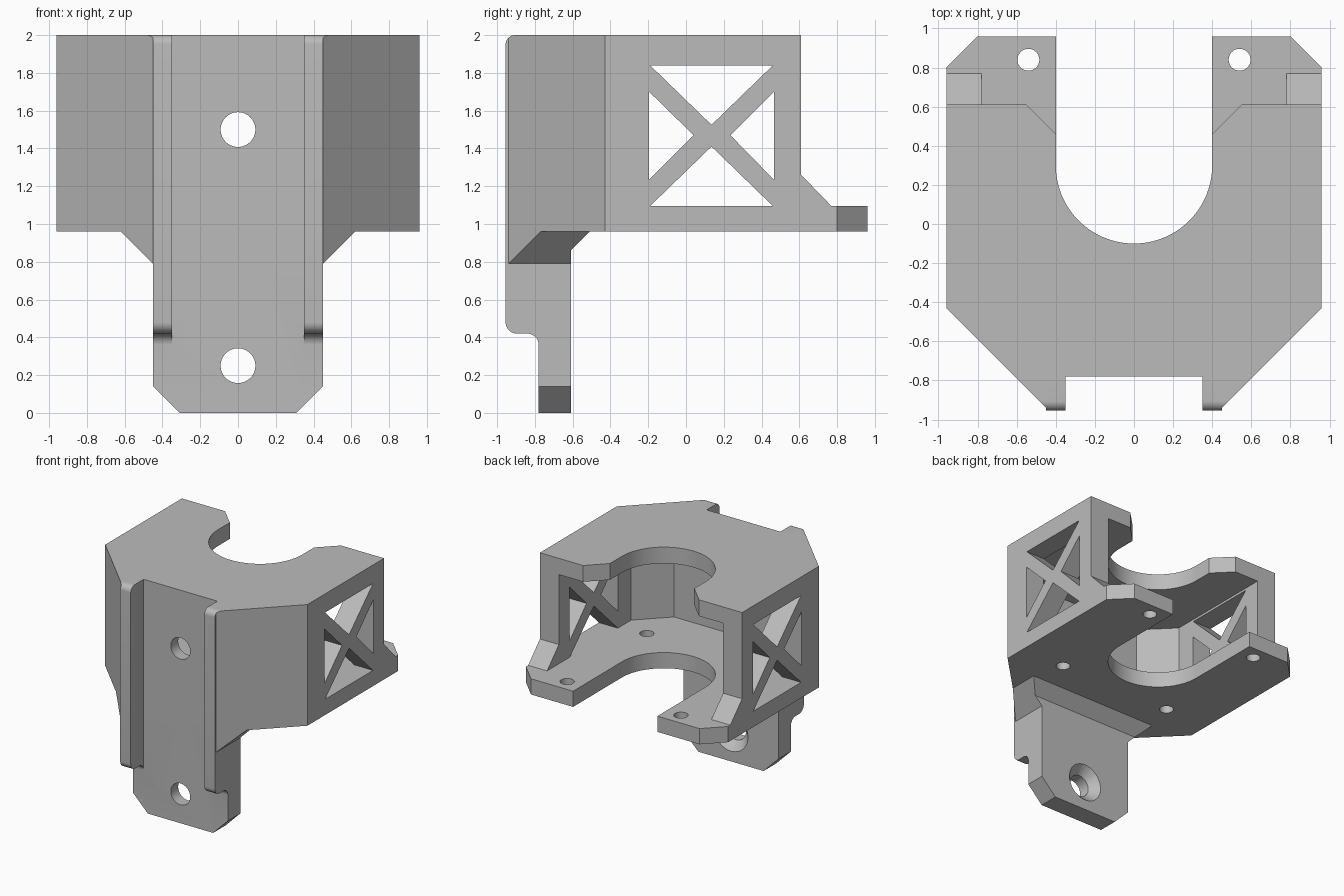
import bpy, bmesh, math

cube = bpy.data.objects.get("Cube")
if cube:
    bpy.data.objects.remove(cube, do_unlink=True)

grey = bpy.data.materials.new("plain_grey")
grey.use_nodes = True
grey.diffuse_color = (0.5, 0.5, 0.5, 1)
grey.node_tree.nodes["Principled BSDF"].inputs["Base Color"].default_value = (0.5, 0.5, 0.5, 1)


def finish(name, bm):
    bmesh.ops.recalc_face_normals(bm, faces=bm.faces)
    mesh = bpy.data.meshes.new(name)
    bm.to_mesh(mesh)
    bm.free()
    mesh.materials.append(grey)
    ob = bpy.data.objects.new(name, mesh)
    bpy.context.collection.objects.link(ob)
    return ob


def prism(name, pts, axis, lo, hi):
    """Extrude a 2D outline along an axis."""
    place = {"x": lambda a, b, t: (t, a, b),
             "y": lambda a, b, t: (a, t, b),
             "z": lambda a, b, t: (a, b, t)}[axis]
    bm = bmesh.new()
    face = bm.faces.new([bm.verts.new(place(a, b, lo)) for a, b in pts])
    ext = bmesh.ops.extrude_face_region(bm, geom=[face])
    shift = place(0, 0, hi - lo)
    bmesh.ops.translate(bm, vec=shift,
                        verts=[v for v in ext["geom"] if isinstance(v, bmesh.types.BMVert)])
    return finish(name, bm)


def hull(name, pts):
    bm = bmesh.new()
    for p in pts:
        bm.verts.new(p)
    bmesh.ops.convex_hull(bm, input=bm.verts)
    return finish(name, bm)


def arc(cx, cy, r, start, end, n):
    angles = [math.radians(start + (end - start) * i / n) for i in range(n + 1)]
    return [(cx + r * math.cos(a), cy + r * math.sin(a)) for a in angles]


def mirrored(half):
    """Close a half outline by reflecting it across x = 0."""
    return half + [(-a, b) for a, b in reversed(half)]


def flip(pts):
    return [(-p[0],) + tuple(p[1:]) for p in pts]


def combine(target, others, operation):
    for ob in others:
        mod = target.modifiers.new("join_or_cut", "BOOLEAN")
        mod.operation = operation
        mod.solver = "EXACT"
        mod.object = ob
        bpy.context.view_layer.objects.active = target
        bpy.ops.object.modifier_apply(modifier=mod.name)
        bpy.data.objects.remove(ob, do_unlink=True)


BASE, FLOOR, CEILING, TOP = 0.96, 1.095, 1.86, 2.0
front_edge = [(0.96, -0.43), (0.45, -0.94), (0.4, -0.94), (0.4, -0.78)]

# Side, diagonal and front walls as one open-backed shell
inner = [(-0.78, 0.61), (-0.78, -0.37), (-0.54, -0.61)]
bracket = prism("bracket", mirrored([(0.96, 0.61)] + front_edge)
                + inner + flip(inner)[::-1], "z", BASE, TOP)

# Plates, mounting tab and rails
parts = [
    prism("base_plate", mirrored([(0.8, 0.96), (0.96, 0.8)] + front_edge), "z", BASE, FLOOR),
    prism("top_plate", mirrored([(0.96, 0.61)] + front_edge), "z", CEILING, TOP),
    prism("mounting_tab", mirrored([(0.45, TOP), (0.45, 0.14), (0.31, 0)]), "y", -0.78, -0.61),
]
rail = ([(-0.7, TOP), (-0.955, TOP)] + arc(-0.895, 0.48, 0.06, 180, 270, 10)
        + arc(-0.84, 0.36, 0.06, 90, 0, 10) + [(-0.7, 0.36)])
foot = [(0.5, FLOOR), (0.77, FLOOR), (0.61, 1.26), (0.5, 1.26)]
for side, lo, hi, flo, fhi in (("left", 0.35, 0.45, 0.78, 0.96),
                               ("right", -0.45, -0.35, -0.96, -0.78)):
    parts.append(prism(side + "_rail", rail, "x", lo, hi))
    parts.append(prism(side + "_wall_foot", foot, "x", flo, fhi))

# Sloped supports beside and behind the tab
side_support = [(0.45, -0.94, 0.79), (0.45, -0.61, 0.79), (0.62, -0.77, BASE),
                (0.62, -0.61, BASE), (0.45, -0.94, BASE), (0.45, -0.61, BASE)]
back_support = [(0.52, -0.61, 0.86), (0.62, -0.51, BASE), (0.62, -0.61, BASE)]
parts += [hull("left_support", side_support), hull("right_support", flip(side_support)),
          hull("back_support", back_support + flip(back_support))]
combine(bracket, parts, "UNION")

# Round-ended opening and its flared mouth in the top plate
cutters = [
    prism("opening", [(0.4, 1.1), (-0.4, 1.1)] + arc(0, 0.3, 0.4, 180, 360, 40), "z", 0.9, 2.1),
    prism("mouth", mirrored([(0.4, 0.46), (0.6, 0.66)]), "z", 1.5, 2.1),
]

# Crossed-strut windows through both side walls
windows = [
    [(-0.19, 1.84), (0.46, 1.84), (0.135, 1.525)],
    [(-0.19, FLOOR), (0.46, FLOOR), (0.135, 1.41)],
    [(-0.195, 1.7), (-0.195, 1.235), (0.04, 1.47)],
    [(0.465, 1.7), (0.465, 1.235), (0.235, 1.47)],
]
for tri in windows:
    cutters.append(prism("window", tri, "x", -1.1, -0.7))
    cutters.append(prism("window", tri, "x", 0.7, 1.1))

# Screw holes in the base plate
for x in (-0.54, 0.54):
    for y in (-0.24, 0.84):
        cutters.append(prism("plate_hole", arc(x, y, 0.056, 0, 348.75, 31), "z", 0.9, 1.2))

# Countersunk holes in the tab
for z in (0.25, 1.5):
    cutters.append(prism("tab_hole", arc(0, z, 0.092, 0, 352.5, 47), "y", -1, -0.5))
    cone = [(x, y, h) for y, r in ((-0.68, 0.092), (-0.6, 0.172))
            for x, h in arc(0, z, r, 0, 352.5, 47)]
    cutters.append(hull("countersink", cone))

# Rounded top of the rails
cutters.append(prism("rail_rounding", arc(-0.905, 1.95, 0.05, 180, 90, 10)
                     + [(-0.905, 2.05), (-1, 2.05), (-1, 1.95)], "x", -0.6, 0.6))
for c in cutters:
    c.hide_render = True
combine(bracket, cutters, "DIFFERENCE")

# Smooth curved faces, crisp corners
bpy.ops.object.select_all(action="DESELECT")
bracket.select_set(True)
bpy.context.view_layer.objects.active = bracket
bpy.ops.object.shade_smooth_by_angle(angle=math.radians(30))
